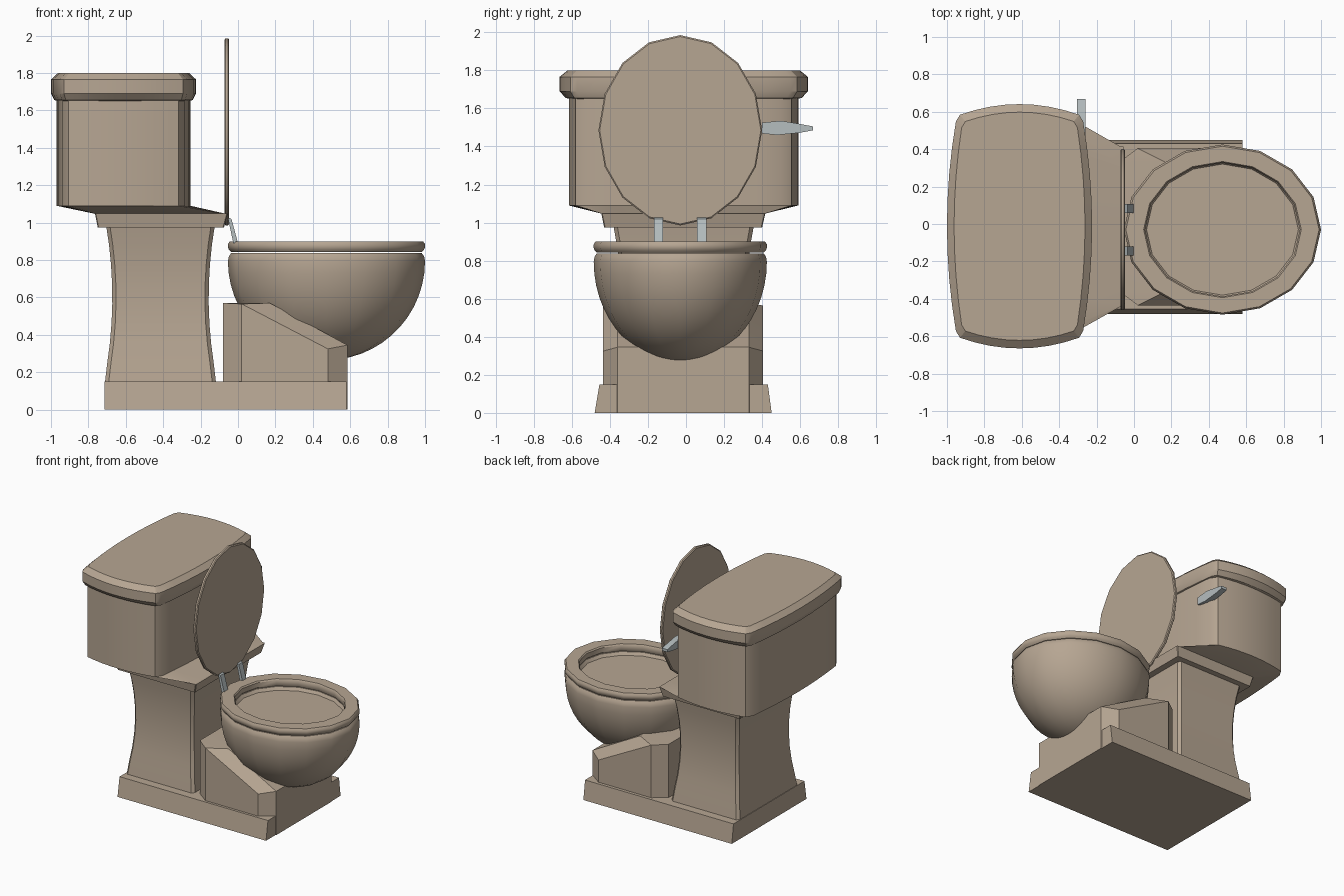
import bpy, bmesh, math

if "Cube" in bpy.data.objects:
    bpy.data.objects.remove(bpy.data.objects["Cube"])


def material(name, rgb):
    m = bpy.data.materials.new(name)
    m.diffuse_color = (*rgb, 1)
    m.use_nodes = True
    m.node_tree.nodes["Principled BSDF"].inputs["Base Color"].default_value = m.diffuse_color
    return m


STONE = material("warm beige", (0.47, 0.38, 0.29))
METAL = material("pale grey metal", (0.46, 0.51, 0.52))


def finish(name, bm, mat=STONE, angle=35):
    bmesh.ops.recalc_face_normals(bm, faces=bm.faces)
    me = bpy.data.meshes.new(name)
    bm.to_mesh(me)
    bm.free()
    me.materials.append(mat)
    for p in me.polygons:
        p.use_smooth = True
    me.set_sharp_from_angle(angle=math.radians(angle))
    ob = bpy.data.objects.new(name, me)
    bpy.context.collection.objects.link(ob)
    return ob


def loft(name, rings, mat=STONE, angle=35, closed=False):
    """Skin a list of equal-length point rings, capped or joined end to start."""
    bm = bmesh.new()
    vs = [[bm.verts.new(p) for p in r] for r in rings]
    n = len(vs[0])
    pairs = list(zip(vs, vs[1:])) + ([(vs[-1], vs[0])] if closed else [])
    for a, b in pairs:
        for i in range(n):
            j = (i + 1) % n
            bm.faces.new((a[i], a[j], b[j], b[i]))
    if not closed:
        bm.faces.new(vs[0])
        bm.faces.new(vs[-1])
    return finish(name, bm, mat, angle)


def hull(name, pts, mat=STONE):
    bm = bmesh.new()
    for p in pts:
        bm.verts.new(p)
    bmesh.ops.convex_hull(bm, input=bm.verts)
    bmesh.ops.dissolve_limit(bm, angle_limit=0.02, verts=bm.verts, edges=bm.edges)
    return finish(name, bm, mat, 20)


def oval(k, z, n=16):
    """Bowl outline scaled by k."""
    return [(0.473 + 0.527 * k * math.cos(2 * math.pi * i / n),
             -0.03 + 0.455 * k * math.sin(2 * math.pi * i / n), z) for i in range(n)]


def bowed(cx, cy, hx, hy, bx, by, z, cut=0.95, seg=8):
    """Rectangle with sides bowed outward and clipped corners."""
    pts = []
    for s in range(4):
        for i in range(seg + 1):
            t = cut * (2 * i / seg - 1)
            if s % 2 == 0:
                x, y = hx + bx * (1 - t * t), t * hy
            else:
                x, y = -t * hx, hy + by * (1 - t * t)
            if s == 2:
                x, y = -x, -y
            if s == 3:
                x, y = -x, -y
            pts.append((cx + x, cy + y, z))
    return pts


def clipped(x0, x1, y0, y1, z, c=0.02):
    return [(x0 + c, y0, z), (x1 - c, y0, z), (x1, y0 + c, z), (x1, y1 - c, z),
            (x1 - c, y1, z), (x0 + c, y1, z), (x0, y1 - c, z), (x0, y0 + c, z)]


# base plinth
hull("base", [(x, y, z) for x in (-0.715, 0.58)
              for y, z in ((-0.48, 0), (0.45, 0), (-0.455, 0.15), (0.43, 0.15))])

# bowl support block with clipped corners and sloping top
pts = []
for s in (-1, 1):
    pts += [(x, -0.015 + s * 0.42, z) for x, z in
            ((0.02, 0.1), (0.48, 0.1), (0.48, 0.325), (0.02, 0.565))]
    pts += [(x, -0.015 + s * 0.345, z) for x, z in
            ((-0.08, 0), (0.585, 0), (0.585, 0.345), (0.17, 0.57), (-0.08, 0.57))]
hull("bowl_support", pts)

# waisted column under the tank
rings = []
for i in range(9):
    t = i / 8
    w = 1 - (2 * t - 1.08) ** 2
    w = max(w, 0) * 0.04
    rings.append(clipped(-0.712 + w, -0.117 - w, -0.39 + w * 1.2, 0.365 - w * 1.2,
                         0.14 + t * 0.85))
loft("column", rings)

# shelf on top of the column
loft("column_shelf", [clipped(-0.75, -0.075, -0.43, 0.40, 0.975, 0.005),
                      clipped(-0.765, -0.055, -0.445, 0.417, 1.048, 0.005)], angle=20)

# tank body, flaring out from the shelf
loft("tank", [bowed(-0.41, -0.014, 0.35, 0.425, 0, 0, 1.046, 0.98),
              bowed(-0.612, -0.013, 0.32, 0.56, 0.038, 0.043, 1.09, 0.92),
              bowed(-0.612, -0.013, 0.32, 0.56, 0.038, 0.043, 1.70, 0.92)], angle=38)

# tank cover
loft("tank_cover", [bowed(-0.612, -0.012, 0.315, 0.555, 0.038, 0.043, 1.65),
                    bowed(-0.612, -0.012, 0.325, 0.57, 0.045, 0.05, 1.655),
                    bowed(-0.612, -0.012, 0.335, 0.59, 0.053, 0.063, 1.69),
                    bowed(-0.612, -0.012, 0.335, 0.59, 0.053, 0.063, 1.765),
                    bowed(-0.612, -0.012, 0.305, 0.555, 0.045, 0.055, 1.80)], angle=25)

# bowl: half ellipsoid with a rounded lip and a shallow well
rings = []
for i in range(1, 14):
    a = math.pi / 2 * i / 13
    rings.append(oval(math.sin(a), 0.795 - 0.53 * math.cos(a)))
rings += [oval(0.99, 0.82), oval(0.965, 0.838), oval(0.80, 0.838), oval(0.77, 0.815)]
loft("bowl", rings)

# seat ring
loft("seat", [oval(0.80, 0.842), oval(0.965, 0.842), oval(0.99, 0.855), oval(1.0, 0.868),
              oval(1.0, 0.885), oval(0.98, 0.9), oval(0.80, 0.9), oval(0.785, 0.89),
              oval(0.785, 0.852)], closed=True)


# raised lid
def lid_ring(k, x):
    return [(x, -0.03 + 0.43 * k * math.cos(math.pi * i / 8),
             1.485 + 0.5 * k * math.sin(math.pi * i / 8)) for i in range(16)]


loft("lid", [lid_ring(0.985, -0.073), lid_ring(1, -0.067), lid_ring(1, -0.053),
             lid_ring(0.985, -0.047)], angle=30)

# hinges between lid and seat
for n, y in (("left", -0.145), ("right", 0.083)):
    hull(n + "_hinge", [(x, y + d, z) for d in (-0.024, 0.024) for x, z in
                        ((-0.055, 1.03), (-0.035, 1.02), (-0.025, 0.89), (0.0, 0.89))], METAL)

# flush lever
hull("flush_lever", [(x, y, z) for x in (-0.305, -0.258) for y, z in
                     ((0.40, 1.525), (0.50, 1.535), (0.60, 1.518), (0.667, 1.505),
                      (0.667, 1.485), (0.60, 1.472), (0.48, 1.46), (0.40, 1.468))], METAL)
